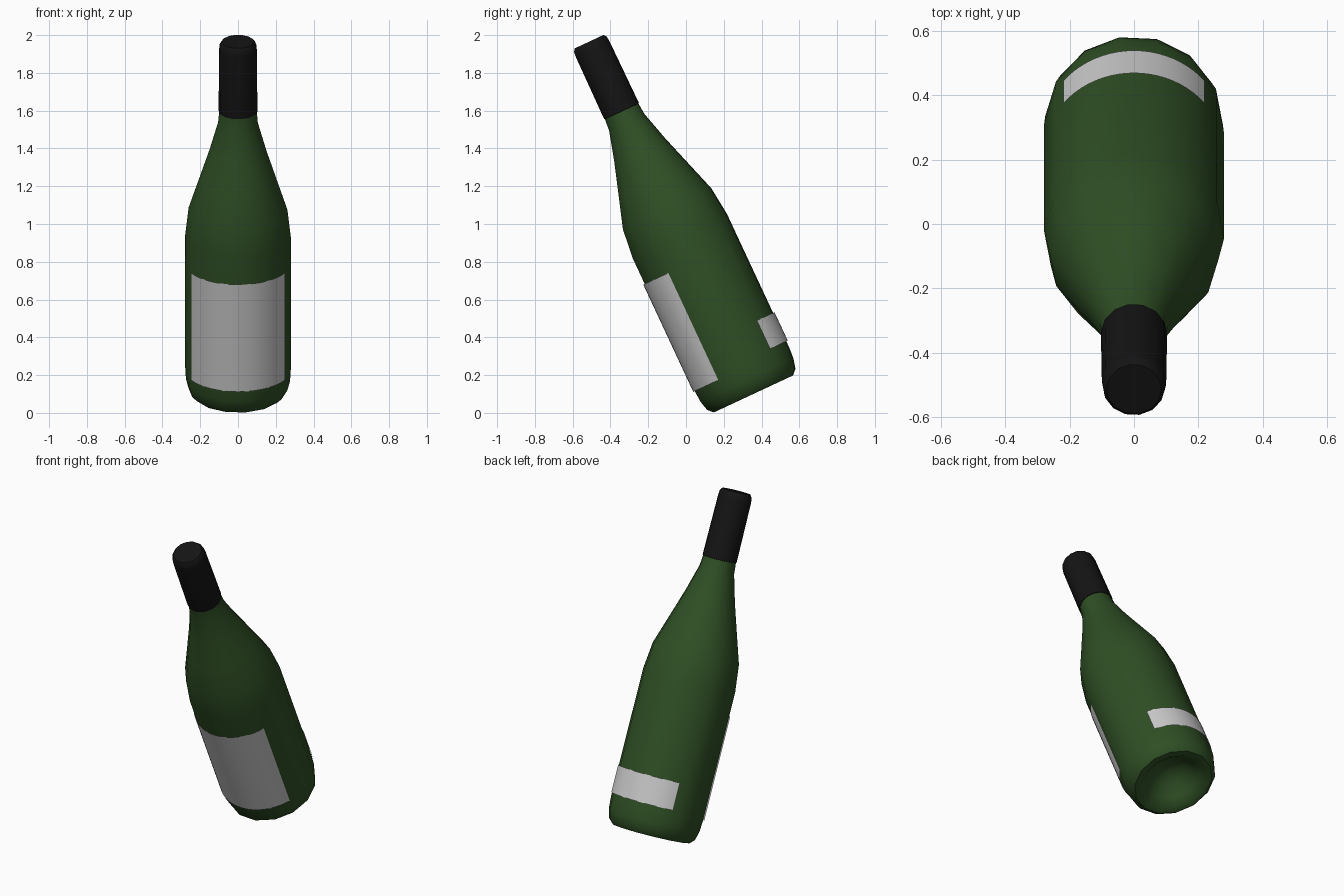
import bpy, bmesh, math
from mathutils import Matrix

if "Cube" in bpy.data.objects:
    bpy.data.objects.remove(bpy.data.objects["Cube"])

TILT = math.radians(25)
SIDES = 14
# bottle axis leans toward the front
PLACE = Matrix.Rotation(TILT, 4, 'X') @ Matrix.Translation((0, 0.366, 0.002))


def material(name, color):
    m = bpy.data.materials.new(name)
    m.diffuse_color = (*color, 1)
    m.use_nodes = True
    m.node_tree.nodes["Principled BSDF"].inputs["Base Color"].default_value = m.diffuse_color
    return m


def finish(name, bm, mat=None):
    bmesh.ops.transform(bm, matrix=PLACE, verts=bm.verts)
    mesh = bpy.data.meshes.new(name)
    bm.to_mesh(mesh)
    bm.free()
    ob = bpy.data.objects.new(name, mesh)
    bpy.context.collection.objects.link(ob)
    if mat:
        mesh.materials.append(mat)
    bpy.ops.object.select_all(action='DESELECT')
    ob.select_set(True)
    bpy.context.view_layer.objects.active = ob
    bpy.ops.object.shade_smooth_by_angle(angle=math.radians(50))
    return ob


def lathe(name, profile, mat):
    """Revolve (radius, height) points around the bottle axis."""
    bm = bmesh.new()
    rings = []
    for r, h in profile:
        ring = []
        for i in range(SIDES):
            a = math.radians(-10) + math.tau * i / SIDES
            ring.append(bm.verts.new((r * math.sin(a), r * math.cos(a), h)))
        rings.append(ring)
    for lo, hi in zip(rings, rings[1:]):
        for i in range(SIDES):
            j = (i + 1) % SIDES
            bm.faces.new((lo[i], lo[j], hi[j], hi[i]))
    bm.faces.new(rings[0])
    bm.faces.new(rings[-1])
    bmesh.ops.recalc_face_normals(bm, faces=bm.faces)
    return finish(name, bm, mat)


def label(name, mid, half, low, high, radius=0.284, steps=20):
    """Thin curved sheet wrapped around the body."""
    bm = bmesh.new()
    cols = []
    for i in range(steps + 1):
        a = math.radians(mid - half + 2 * half * i / steps)
        cols.append([bm.verts.new((radius * math.sin(a), radius * math.cos(a), h))
                     for h in (low, high)])
    for p, q in zip(cols, cols[1:]):
        bm.faces.new((q[0], p[0], p[1], q[1]))
    return finish(name, bm)


glass = material("green_glass", (0.028, 0.078, 0.018))
foil = material("black_foil", (0.007, 0.007, 0.007))

# glass body with hollow punt in the base
lathe("bottle_body", [
    (0.03, 0.07), (0.10, 0.045), (0.155, -0.015), (0.195, -0.058), (0.235, -0.062),
    (0.262, -0.035), (0.276, 0.02), (0.28, 0.09), (0.28, 0.86), (0.262, 1.02),
    (0.205, 1.195), (0.150, 1.365), (0.105, 1.525), (0.097, 1.62)], glass)

# foil capsule over the neck
lathe("neck_foil", [
    (0.098, 1.588), (0.103, 1.59), (0.10, 1.95), (0.097, 1.98), (0.085, 1.996)], foil)

# paper labels
label("front_label", 180, 61, 0.083, 0.709)
label("back_label", 0, 50.5, 0.117, 0.283)
